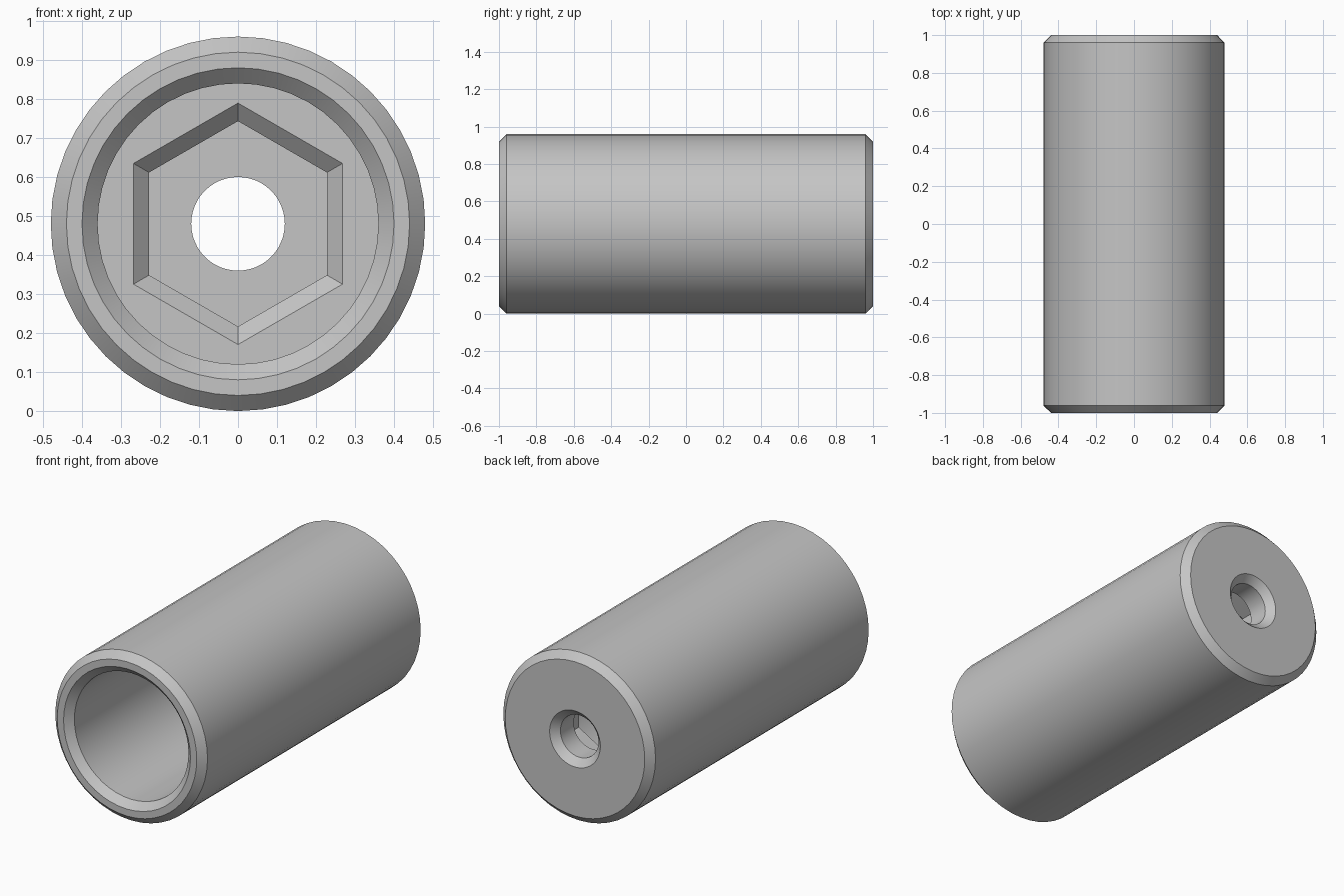
import bpy, bmesh, math

cube = bpy.data.objects.get("Cube")
if cube:
    bpy.data.objects.remove(cube, do_unlink=True)

SIDES = 48
RADIUS = 0.48
CHAMFER = 0.04
FLOOR_Y = 0.60      # bottom of the wide bore
POCKET_Y = 0.84     # bottom of the hexagonal pocket


def material(name, colour):
    mat = bpy.data.materials.new(name)
    mat.use_nodes = True
    mat.diffuse_color = colour
    mat.node_tree.nodes["Principled BSDF"].inputs["Base Color"].default_value = colour
    return mat


def ring(bm, y, size, hexagonal=False):
    """Loop of vertices around the y axis; size is the radius or the hexagon's apothem."""
    verts = []
    for i in range(SIDES):
        a = math.tau * i / SIDES
        r = size
        if hexagonal:
            sixth = math.tau / 6
            r = size / math.cos((a + sixth / 2) % sixth - sixth / 2)
        verts.append(bm.verts.new((r * math.cos(a), y, RADIUS + r * math.sin(a))))
    return verts


bm = bmesh.new()
c = CHAMFER
sections = [
    # outer wall with chamfered ends
    (1, RADIUS - c), (1 - c, RADIUS), (c - 1, RADIUS), (-1, RADIUS - c),
    # front rim and wide bore
    (-1, 0.40), (c - 1, 0.36), (FLOOR_Y, 0.36),
    # hexagonal pocket with chamfered mouth
    (FLOOR_Y, 0.268, True), (FLOOR_Y + c, 0.228, True), (POCKET_Y, 0.228, True),
    # bolt hole, chamfered at the back
    (POCKET_Y, 0.12), (1 - c, 0.12), (1, 0.16),
]
loops = [ring(bm, *s) for s in sections]
for k, loop in enumerate(loops):
    following = loops[(k + 1) % len(loops)]
    for i in range(SIDES):
        j = (i + 1) % SIDES
        bm.faces.new((loop[i], loop[j], following[j], following[i]))
bmesh.ops.recalc_face_normals(bm, faces=bm.faces)

mesh = bpy.data.meshes.new("sleeve_body")
bm.to_mesh(mesh)
bm.free()
body = bpy.data.objects.new("sleeve_body", mesh)
bpy.context.collection.objects.link(body)
mesh.materials.append(material("plain grey", (0.56, 0.56, 0.56, 1)))

bpy.ops.object.select_all(action="DESELECT")
body.select_set(True)
bpy.context.view_layer.objects.active = body
bpy.ops.object.shade_smooth_by_angle(angle=math.radians(30))
